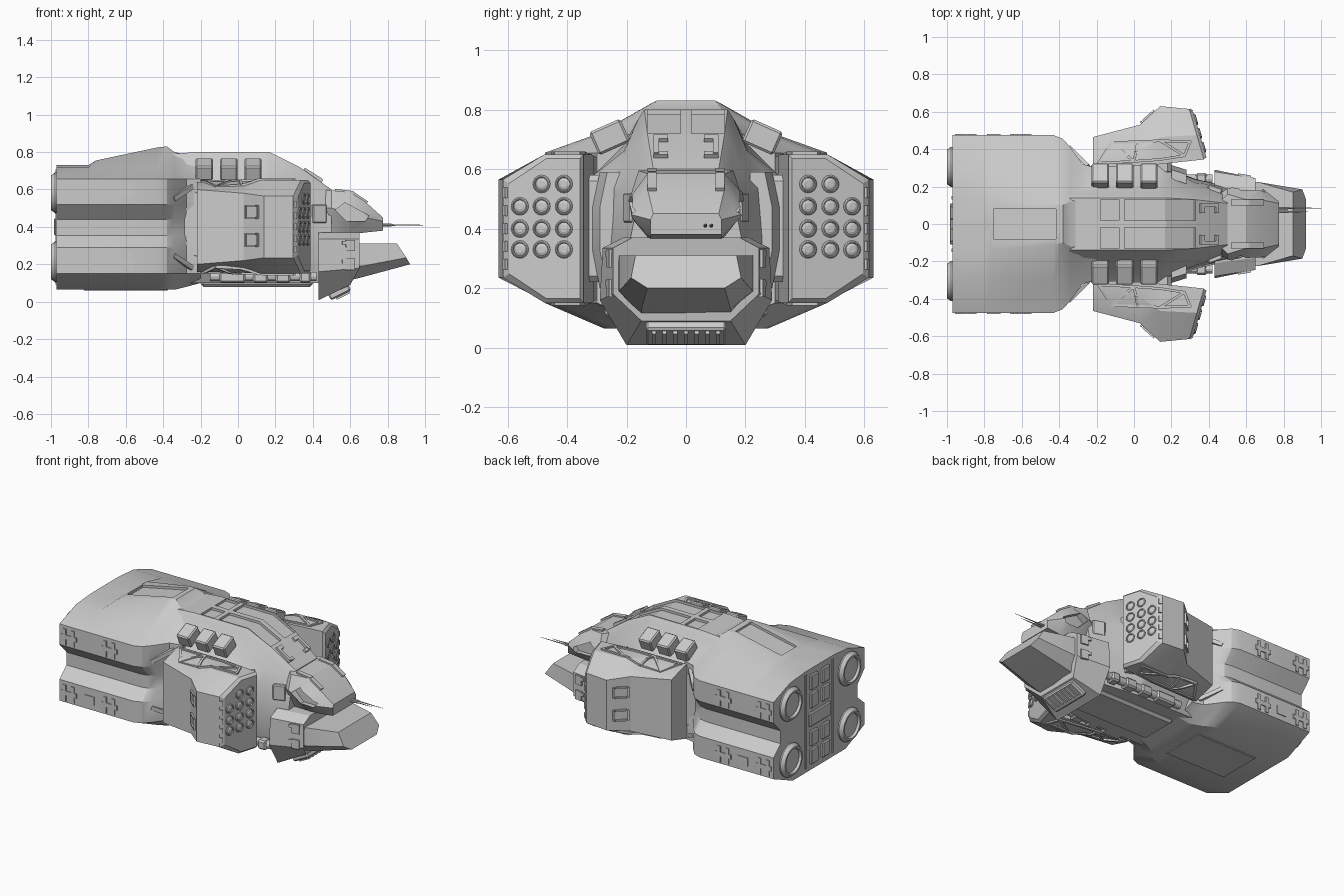
import bpy, bmesh, math
from mathutils import Vector, Matrix

if "Cube" in bpy.data.objects:
    bpy.data.objects.remove(bpy.data.objects["Cube"])


def finish(name, bm):
    bmesh.ops.recalc_face_normals(bm, faces=bm.faces)
    me = bpy.data.meshes.new(name)
    bm.to_mesh(me)
    bm.free()
    ob = bpy.data.objects.new(name, me)
    bpy.context.collection.objects.link(ob)
    return ob


def loft(name, rings):
    bm = bmesh.new()
    vs = [[bm.verts.new(p) for p in r] for r in rings]
    n = len(rings[0])
    for a, b in zip(vs, vs[1:]):
        for i in range(n):
            j = (i + 1) % n
            bm.faces.new((a[i], a[j], b[j], b[i]))
    bm.faces.new(vs[0])
    bm.faces.new(vs[-1])
    return finish(name, bm)


def full(x, half):
    """Mirror a half section (top centre to bottom centre); x may be one value per point."""
    xs = x if isinstance(x, (list, tuple)) else [x] * len(half)
    pts = [(a, y, z) for a, (y, z) in zip(xs, half)]
    return pts + [(a, -y, z) for a, y, z in reversed(pts) if y > 0]


def box(name, c, size, rot=(0, 0, 0), bevel=0.0):
    bm = bmesh.new()
    bmesh.ops.create_cube(bm, size=1)
    bmesh.ops.scale(bm, vec=size, verts=bm.verts)
    if bevel:
        bmesh.ops.bevel(bm, geom=bm.edges[:], offset=bevel, segments=1, affect='EDGES')
    m = Matrix.Translation(c)
    for ang, ax in zip(rot, 'XYZ'):
        m = m @ Matrix.Rotation(ang, 4, ax)
    bm.transform(m)
    return finish(name, bm)


def beam(name, p, q, w, h):
    p, q = Vector(p), Vector(q)
    bm = bmesh.new()
    bmesh.ops.create_cube(bm, size=1)
    bmesh.ops.scale(bm, vec=((q - p).length + w * .8, w, h), verts=bm.verts)
    bm.transform(Matrix.Translation((p + q) / 2) @ (q - p).to_track_quat('X', 'Z').to_matrix().to_4x4())
    return finish(name, bm)


def lathe(name, profile, c, yaw=0, n=24):
    """Spin (x, radius) pairs around the x axis."""
    rings = [[(x, r * math.cos(2 * math.pi * i / n), r * math.sin(2 * math.pi * i / n))
              for i in range(n)] for x, r in profile]
    ob = loft(name, rings)
    ob.data.transform(Matrix.Translation(c) @ Matrix.Rotation(yaw, 4, 'Z'))
    return ob


def prism(name, xz, y0, y1):
    return loft(name, [[(x, y, z) for x, z in xz] for y in (y0, y1)])


def cut(ob, cutter):
    cutter.hide_render = True
    m = ob.modifiers.new("cut", 'BOOLEAN')
    m.operation, m.object, m.solver = 'DIFFERENCE', cutter, 'EXACT'
    bpy.context.view_layer.objects.active = ob
    bpy.ops.object.modifier_apply(modifier=m.name)
    bpy.data.objects.remove(cutter)


# rear hull: upper and lower engine housings with a groove between, raised spine on top
def hull_half(zt, yt, w, g, lo=.064):
    return [(0, zt), (yt, zt), (w * .63, .718), (w, .655), (w, .52), (g, .44), (g, .355),
            (w, .29), (w, .15), (w * .58, lo), (0, lo)]


hull = loft("rear_hull", [full(x, hull_half(*a)) for x, a in [
    (-.97, (.73, .14, .475, .40)), (-.80, (.73, .14, .475, .40)), (-.76, (.755, .14, .475, .40)),
    (-.43, (.825, .11, .475, .40)), (-.38, (.83, .10, .455, .39)), (-.34, (.80, .12, .41, .36)),
    (-.275, (.785, .12, .32, .30, .08)), (-.20, (.77, .12, .30, .28, .1))]])
cut(hull, prism("panel_cutter", [(-.75, .742), (-.415, .812), (-.43, .9), (-.77, .9)], -.08, .08))

# central fuselage with roof windows
B = .1
body = loft("fuselage", [full(x, [(0, zt), (yt, zt), (ya, za), (yb, zb), (yc, zc), (yd, zd), (ye, B), (0, B)])
    for x, zt, yt, ya, za, yb, zb, yc, zc, yd, zd, ye in [
        (-.36, .79, .14, .16, .77, .21, .68, .31, .58, .31, .25, .22),
        (-.22, .80, .14, .16, .77, .21, .68, .31, .58, .31, .25, .22),
        (.13, .80, .14, .16, .77, .21, .66, .31, .58, .31, .25, .22),
        (.17, .80, .14, .16, .77, .21, .65, .29, .57, .30, .25, .22),
        (.33, .72, .13, .15, .69, .19, .60, .22, .52, .24, .28, .20),
        (.50, .60, .11, .13, .57, .15, .52, .17, .45, .20, .30, .18)]])
for s in (1, -1):
    cut(body, prism("window_cutter", [(-.05, .785), (.165, .785), (.32, .708), (.37, .78), (.18, .9), (-.05, .9)],
                    .018 * s, .13 * s))
    cut(body, box("hatch_cutter", (-.13, .074 * s, .835), (.10, .112, .1)))

# lower jaw: collar block and scoop nose
loft("jaw_collar", [
    full(.43, [(0, .37), (.21, .37), (.28, .335), (.29, .16), (.20, 0.008), (0, 0.008)]),
    full((.65, .65, .65, .65, .60, .60), [(0, .37), (.18, .37), (.245, .335), (.245, .18), (.15, .09), (0, .09)])])
loft("jaw_scoop", [
    full(.58, [(0, .31), (.23, .31), (.23, .19), (.15, .11), (0, .11)]),
    full(.66, [(0, .31), (.225, .31), (.225, .19), (.15, .13), (0, .13)]),
    full((.85, .85, .90, .92, .92), [(0, .31), (.17, .31), (.185, .235), (.13, .2), (0, .2)])])
tilt = -math.atan2(.085, .17)
box("chin_grille_frame", (.54, 0, .056), (.12, .27, .05), (0, tilt, 0), .008)
for i in range(7):
    box("chin_slat", (.555, -.108 + .036 * i, .046), (.08, .014, .04), (0, tilt, 0))

# cockpit head
head = loft("cockpit_head", [full(x, [(0, zt), (yt, zt), (ys, zs), (yb, zb), (0, zb)])
    for x, zt, yt, ys, zs, yb, zb in [
        (.44, .60, .10, .15, .50, .12, .36), (.50, .595, .16, .19, .50, .12, .36),
        (.60, .585, .13, .21, .475, .12, .36), (.68, .535, .13, .195, .45, .12, .37),
        (.775, .45, .11, .12, .43, .12, .38)]])
for s in (1, -1):
    cut(head, prism("side_window_cutter", [(.52, .49), (.57, .53), (.70, .46), (.68, .43), (.58, .43)],
                    .145 * s, .3 * s))
    beam("head_brow", (.53, .115 * s, .592), (.605, .115 * s, .583), .03, .02)
    beam("head_brow_front", (.615, .115 * s, .578), (.68, .115 * s, .535), .03, .02)
for y, x1 in ((.085, 1.0), (.065, .93)):
    lathe("nose_probe", [(.74, .007), (.82, .007), (.83, .004), (x1, .001)], (0, y, .41), n=8)

# weapon pod sections: x, inner y, shoulder y, outer y, half heights
POD = [(-.22, .30, .33, .465, .24, .20), (.03, .31, .39, .53, .245, .18),
       (.14, .32, .465, .63, .25, .165), (.31, .345, .475, .61, .25, .16)]
ZC = .40
SL = .29


def pod_ring(x, yi, ym, yo, h1, h2, s, front=None):
    pts = [(yi, -h1), (ym, -h1), (yo, -h2), (yo, h2), (ym, h1), (yi, h1)]
    return [(x if front is None else front - SL * (y - .34), y * s, ZC + z) for y, z in pts]


def pod_h(x, y):
    """Half height of the pod's top surface at x, y."""
    for a, b in zip(POD, POD[1:]):
        if x <= b[0] or b is POD[-1]:
            t = (x - a[0]) / (b[0] - a[0])
            _, yi, ym, yo, h1, h2 = [u + (v - u) * t for u, v in zip(a, b)]
            return h1 if y < ym else h1 + (h2 - h1) * (y - ym) / (yo - ym)


FRAME = [(-.19, .325), (-.12, .435), (.02, .44), (.14, .445), (.30, .44), (.27, .365), (.14, .345), (.0, .335)]
BARS = list(zip(FRAME, FRAME[1:] + FRAME[:1])) + [(FRAME[1], FRAME[7]), (FRAME[2], FRAME[7]), (FRAME[3], FRAME[5])]

for s in (1, -1):
    rings = [pod_ring(*p, s) for p in POD[:3]]
    rings.append(pod_ring(.31, .345, .475, .615, .25, .165, s, .375))
    rings.append(pod_ring(.31, .357, .47, .595, .235, .152, s, .392))
    loft("weapon_pod", rings)
    # panel framing above and below, each bar following the surface in short steps
    for p, q in BARS:
        for i in range(4):
            ends = [Vector(p).lerp(Vector(q), t / 4) for t in (i, i + 1)]
            for k in (1, -1):
                a, b = [(x, y * s, ZC + k * (pod_h(x, y) - .001)) for x, y in ends]
                beam("pod_panel_bar", a, b, .014, .02)
    # launch tubes on the slanted front face
    for r, z in enumerate((.55, .475, .40, .33)):
        for c, y in enumerate((.41, .485, .558)):
            if r == 0 and c == 2:
                continue
            lathe("launch_tube", [(-.02, .030), (.004, .030), (.008, .026), (.008, .023), (.002, .021), (.006, .012)],
                  (.392 - SL * (y - .34), y * s, z), math.atan(SL) * s, 16)
    # pod side hatches and front trim
    for z in (.48, .33):
        for dx, dz, w, h in ((0, .033, .07, .01), (0, -.033, .07, .01), (.033, 0, .01, .07), (-.033, 0, .01, .07)):
            box("pod_hatch_frame", (.075 + dx, (.571 + dx * .9) * s, z + dz), (w, .02, h), (0, 0, .73 * s))
    for i in range(5):
        box("pod_edge_rib", (.303, .604 * s, .28 + .06 * i), (.02, .02, .035), (0, 0, -.5 * s))
    # pylon and guard plates between pod and fuselage
    box("pod_pylon", (.02, .31 * s, .40), (.36, .1, .36), bevel=.02)
    loft("guard_plate", [[(x, (y - dy) * s, z) for y, z in
         [(.24, .59), (.29, .59), (.315, .47), (.315, .33), (.29, .2), (.24, .2)]]
        for x, dy in ((.2, 0), (.28, .025))])

    # roof shoulder boxes
    for x in (-.18, -.05, .08):
        box("shoulder_box", (x, .257 * s, .708), (.092, .115, .085), (-.42 * s, 0, 0), .008)
    # neck handles and side panels
    beam("neck_handle", (.36, .10 * s, .70), (.44, .10 * s, .65), .02, .025)
    box("neck_handle_foot", (.36, .085 * s, .697), (.025, .05, .03), (0, .6, 0))
    box("neck_handle_tip", (.44, .085 * s, .645), (.02, .05, .025), (0, .6, 0))
    box("neck_side_panel", (.43, .177 * s, .47), (.08, .05, .1), (0, 0, -.34 * s), .006)

    # belly pipes and their clamps
    lathe("belly_pipe", [(-.15, .025), (.42, .025)], (0, .24 * s, .135), n=12)
    for x, w in ((-.03, .14), (.12, .08), (.24, .08), (.36, .06)):
        box("pipe_clamp", (x, .24 * s, .132), (w, .065, .06), bevel=.01)

    # jaw clasps
    for z in (.30, .20):
        box("jaw_clasp", (.60, .251 * s, z), (.05, .025, .06), (0, 0, -.18 * s))
        box("jaw_clasp_tab", (.57, .256 * s, z + .015), (.03, .025, .02), (0, 0, -.18 * s))

    for z in (.582, .213):
        # engines
        lathe("engine_nozzle", [(-.94, .108), (-.978, .108), (-1.0, .092), (-1.0, .08), (-.985, .074), (-.99, .03)],
              (0, .305 * s, z))
        # clip plates on the engine housings
        for x in (-.90, -.605):
            box("clip_bar", (x, .475 * s, z), (.115, .012, .03))
            for d in (-.03, .03):
                box("clip_post", (x + d, .475 * s, z), (.022, .012, .105))
        # front brackets
        k = 1 if z > .4 else -1
        beam("housing_bracket", (-.34, .405 * s, z - .03 * k), (-.25, .315 * s, z + .03 * k), .02, .025)
        # rear wall panels
        for dz in (-.06, .06):
            box("rear_panel", (-.972, .06 * s, z + dz), (.025, .075, .1), bevel=.006)
    box("housing_hatch", (-.75, .475 * s, .213), (.07, .01, .055))
    beam("rear_rib", (-.965, .14 * s, .10), (-.965, .14 * s, .70), .02, .02)
box("rear_center_panel", (-.972, 0, .40), (.025, .22, .09), bevel=.006)
box("belly_plate", (-.60, 0, .064), (.45, .30, .01), bevel=.004)
box("belly_keel", (.1, 0, .1), (.6, .26, .04), bevel=.015)

# crisp edges, softened shallow bends; the rear hull is rounder
bpy.ops.object.select_all(action='SELECT')
bpy.context.view_layer.objects.active = hull
bpy.ops.object.shade_smooth_by_angle(angle=math.radians(24))
bpy.ops.object.select_all(action='DESELECT')
hull.select_set(True)
bpy.ops.object.shade_smooth_by_angle(angle=math.radians(42))
